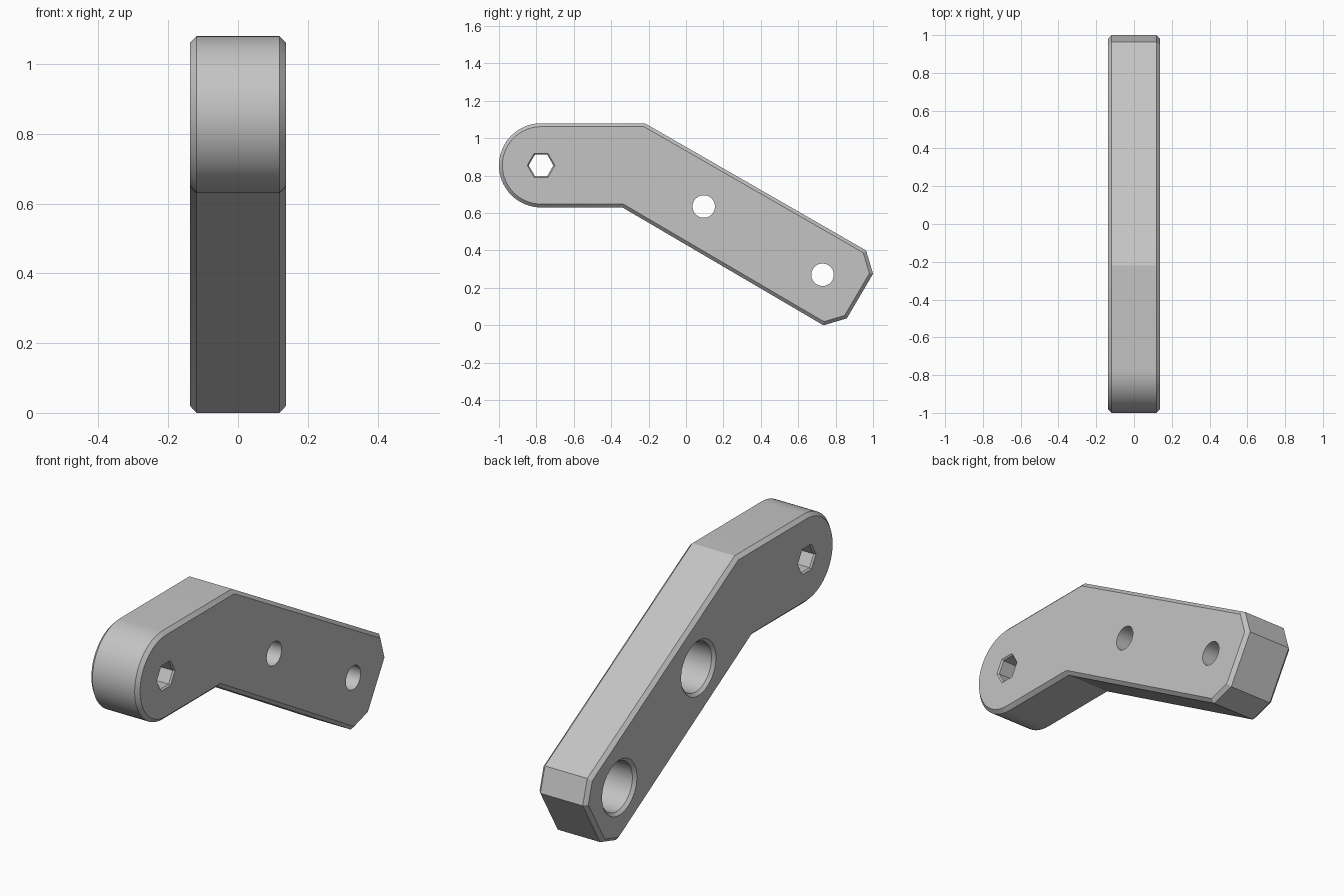
import bpy, bmesh
from math import cos, sin, pi, radians
from mathutils import Vector

if "Cube" in bpy.data.objects:
    bpy.data.objects.remove(bpy.data.objects["Cube"], do_unlink=True)

HALF = 0.137      # half thickness along x
CHAMFER = 0.018
PIVOT = Vector((-0.775, 0.855))
END_RADIUS = 0.225

grey = bpy.data.materials.new("plain grey")
grey.use_nodes = True
colour = (0.55, 0.55, 0.55, 1)
grey.diffuse_color = colour
grey.node_tree.nodes["Principled BSDF"].inputs["Base Color"].default_value = colour


def loft(name, sections):
    """Closed solid through (x, [(y, z), ...]) sections of equal length."""
    bm = bmesh.new()
    rings = [[bm.verts.new((x, p[0], p[1])) for p in pts] for x, pts in sections]
    n = len(rings[0])
    for a, b in zip(rings, rings[1:]):
        for i in range(n):
            j = (i + 1) % n
            bm.faces.new((a[i], a[j], b[j], b[i]))
    bm.faces.new(rings[0])
    bm.faces.new(rings[-1])
    bmesh.ops.recalc_face_normals(bm, faces=bm.faces[:])
    mesh = bpy.data.meshes.new(name)
    bm.to_mesh(mesh)
    bm.free()
    mesh.materials.append(grey)
    obj = bpy.data.objects.new(name, mesh)
    bpy.context.collection.objects.link(obj)
    return obj


def circle(centre, radius, sides):
    return [centre + radius * Vector((cos(2 * pi * i / sides), sin(2 * pi * i / sides)))
            for i in range(sides)]


def inset(points, dist):
    """Mitred inward offset of a counter-clockwise outline."""
    result = []
    for i, p in enumerate(points):
        d1 = (p - points[i - 1]).normalized()
        d2 = (points[(i + 1) % len(points)] - p).normalized()
        n1, n2 = Vector((-d1.y, d1.x)), Vector((-d2.y, d2.x))
        result.append(p + (n1 + n2) * dist / (1 + n1.dot(n2)))
    return result


# Bent arm: rounded front end, straight sloping bar, clipped rear tip
outline = [Vector(p) for p in ((0.735, 0.0), (0.86, 0.037), (1.0, 0.275), (0.963, 0.4), (-0.22, 1.08))]
outline += [PIVOT + END_RADIUS * Vector((cos(a), sin(a)))
            for a in (pi / 2 + pi * i / 32 for i in range(33))]
outline.append(Vector((-0.34, 0.63)))
small = inset(outline, CHAMFER)
arm = loft("bent_arm", [(-HALF, small), (CHAMFER - HALF, outline),
                        (HALF - CHAMFER, outline), (HALF, small)])


def cut(name, centre, sides, profile):
    cutter = loft(name, [(x, circle(centre, r, sides)) for x, r in profile])
    cutter.hide_render = True
    mod = arm.modifiers.new(name, 'BOOLEAN')
    mod.operation = 'DIFFERENCE'
    mod.solver = 'EXACT'
    mod.object = cutter
    bpy.context.view_layer.objects.active = arm
    bpy.ops.object.modifier_apply(modifier=name)
    bpy.data.objects.remove(cutter, do_unlink=True)


# Hexagonal through hole with slightly flared mouths
mouth = HALF + 0.02
cut("hex_hole", PIVOT, 6, [(-mouth, 0.094), (-HALF + 0.008, 0.066),
                           (HALF - 0.008, 0.066), (mouth, 0.094)])

# Stepped bores: wide chamfered pocket on the left face, narrow hole on the other
for label, centre in (("middle", (0.095, 0.635)), ("rear", (0.73, 0.27))):
    cut(label + "_bore", Vector(centre), 48,
        [(-mouth, 0.16), (-HALF + 0.015, 0.125), (0.035, 0.125),
         (0.035, 0.06), (mouth, 0.06)])

# Smooth curved walls, crisp edges
bpy.ops.object.select_all(action='DESELECT')
arm.select_set(True)
bpy.context.view_layer.objects.active = arm
bpy.ops.object.shade_smooth_by_angle(angle=radians(25))
